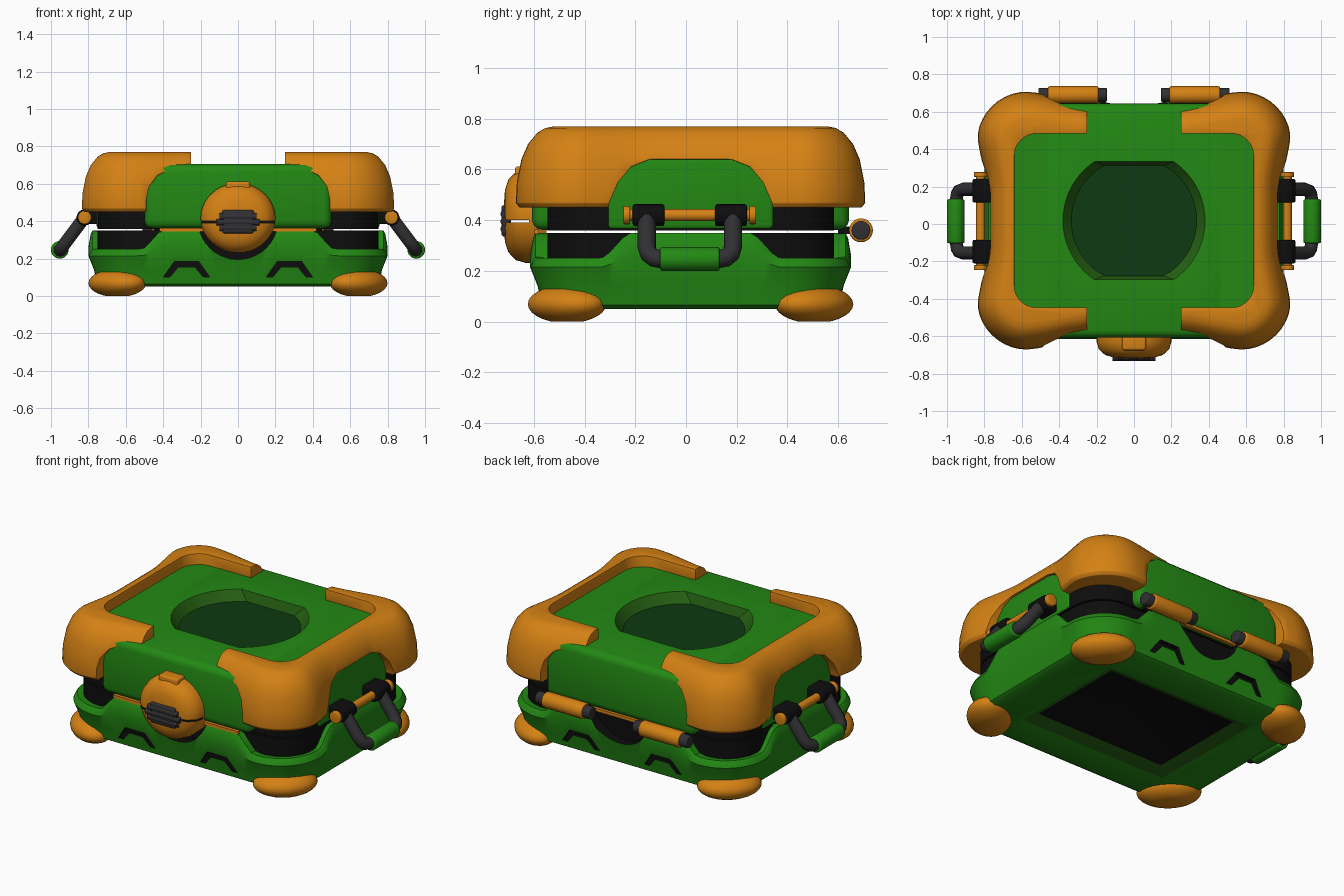
import bpy, bmesh, math
from mathutils import Matrix, Vector

if "Cube" in bpy.data.objects:
    bpy.data.objects.remove(bpy.data.objects["Cube"])

CY = 0.018  # depth centre of the case


def mat(name, r, g, b):
    m = bpy.data.materials.new(name)
    m.diffuse_color = (r, g, b, 1)
    m.use_nodes = True
    m.node_tree.nodes["Principled BSDF"].inputs["Base Color"].default_value = m.diffuse_color
    return m


ORANGE = mat("orange", 0.66, 0.22, 0.007)
GREEN = mat("green", 0.017, 0.25, 0.007)
WALL = mat("olive_green", 0.018, 0.115, 0.006)
DARK = mat("dark_green", 0.004, 0.042, 0.006)
BLACK = mat("black", 0.004, 0.004, 0.004)
GREY = mat("dark_grey", 0.03, 0.03, 0.033)


def finish(bm, name, *mats):
    bmesh.ops.recalc_face_normals(bm, faces=bm.faces)
    me = bpy.data.meshes.new(name)
    bm.to_mesh(me)
    bm.free()
    ob = bpy.data.objects.new(name, me)
    bpy.context.collection.objects.link(ob)
    for m in mats:
        me.materials.append(m)
    return ob


def activate(ob):
    bpy.ops.object.select_all(action='DESELECT')
    ob.select_set(True)
    bpy.context.view_layer.objects.active = ob


def smooth(ob, angle=35):
    activate(ob)
    bpy.ops.object.shade_smooth_by_angle(angle=math.radians(angle))
    return ob


def bevel(ob, width, seg=3):
    m = ob.modifiers.new("bevel", 'BEVEL')
    m.width, m.segments, m.limit_method, m.angle_limit = width, seg, 'ANGLE', math.radians(40)
    activate(ob)
    bpy.ops.object.modifier_apply(modifier=m.name)
    return smooth(ob)


def cut(ob, cutter):
    m = ob.modifiers.new("cut", 'BOOLEAN')
    m.operation, m.solver, m.object = 'DIFFERENCE', 'EXACT', cutter
    m.material_mode = 'TRANSFER'
    activate(ob)
    bpy.ops.object.modifier_apply(modifier=m.name)
    bpy.data.objects.remove(cutter)


def box(name, x0, x1, y0, y1, z0, z1, m, bev=0):
    bm = bmesh.new()
    bmesh.ops.create_cube(bm, size=1)
    for v in bm.verts:
        v.co = ((x0 + x1) / 2 + v.co.x * (x1 - x0), (y0 + y1) / 2 + v.co.y * (y1 - y0),
                (z0 + z1) / 2 + v.co.z * (z1 - z0))
    ob = finish(bm, name, m)
    return bevel(ob, bev) if bev else ob


def cyl(name, p, q, r, m, bev=0, sides=24):
    p, q = Vector(p), Vector(q)
    d = q - p
    bm = bmesh.new()
    bmesh.ops.create_cone(bm, cap_ends=True, segments=sides, radius1=r, radius2=r, depth=d.length,
                          matrix=Matrix.Translation((p + q) / 2) @ d.to_track_quat('Z', 'Y').to_matrix().to_4x4())
    ob = finish(bm, name, m)
    return bevel(ob, bev) if bev else smooth(ob)


def loft(name, rings, *mats, slots=None):
    """Skin equal-length point rings and cap both ends; slots gives a material per band, then the end cap."""
    bm = bmesh.new()
    vs = [[bm.verts.new(p) for p in r] for r in rings]
    n = len(vs[0])
    for k in range(len(vs) - 1):
        for i in range(n):
            f = bm.faces.new((vs[k][i], vs[k][(i + 1) % n], vs[k + 1][(i + 1) % n], vs[k + 1][i]))
            f.material_index = slots[k] if slots else 0
    bm.faces.new(vs[0])
    bm.faces.new(vs[-1]).material_index = slots[-1] if slots else 0
    return finish(bm, name, *mats)


def step(a, b, t):
    t = min(1, max(0, (t - a) / (b - a)))
    return t * t * (3 - 2 * t)


def outline(a, b, r, side=1, arc=10):
    """Rounded rectangle with evenly divided straight sides."""
    pts = []
    for k in range(4):
        sx, sy = ((1, 1), (-1, 1), (-1, -1), (1, -1))[k]
        for i in range(arc + 1):
            t = math.pi / 2 * (k + i / arc)
            pts.append((sx * (a - r) + r * math.cos(t), sy * (b - r) + r * math.sin(t)))
        tx, ty = ((-1, 1), (-1, -1), (1, -1), (1, 1))[k]
        end = (tx * (a - r), ty * b) if k % 2 == 0 else (tx * a, ty * (b - r))
        p = pts[-1]
        pts += [(p[0] + (end[0] - p[0]) * i / side, p[1] + (end[1] - p[1]) * i / side) for i in range(1, side)]
    return pts


def slab(name, a, b, r, z0, z1, m):
    pts = outline(a, b, r)
    return loft(name, [[(x, y + CY, z) for x, y in pts] for z in (z0, z1)], m)


def prism(name, pts, axis, lo, hi, m):
    """Extrude a 2D profile along x or y."""
    place = (lambda u, v, w: (w, u + CY, v)) if axis == 'x' else (lambda u, v, w: (u, w, v))
    return loft(name, [[place(u, v, w) for u, v in pts] for w in (lo, hi)], m)


# Base tray: high tabs mid-side, low rim at the corners
rings = []
for d, zm, zc in ((.07, .05, .05), (.045, .065, .065), (.03, .14, .14), (0, .26, .215),
                  (.012, .33, .24), (.022, .35, .25), (.12, .35, .235)):
    ring = []
    for x, y in outline(.8 - d, .633 - d, .26 - d, side=28):
        w = step(.40, .52, abs(x)) * step(.23, .36, abs(y))
        ring.append((x, y + CY, zm + (zc - zm) * w))
    rings.append(ring)
base = loft("base_tray", rings, GREEN)
# Recessed panel underneath
cut(base, loft("panel_cutter", [[(x, y + CY, z) for x, y in outline(a, b, .01, arc=2)]
                                for a, b, z in ((.51, .38, .03), (.50, .37, .05), (.44, .31, .085))],
               WALL, BLACK, slots=(0, 0, 1)))
# Round latch pockets and angular vents on front and back
for y in (-.62, .655):
    cut(base, cyl("pocket_cutter", (0, y - .07, .41), (0, y + .07, .41), .215, BLACK, sides=40))
    for s in (-1, 1):
        vent = [(-.125, .10), (-.065, .185), (.065, .185), (.125, .10), (.09, .10), (.045, .155), (-.045, .155), (-.09, .10)]
        cut(base, prism("vent_cutter", [(s * .275 + u, v) for u, v in vent], 'y', y - .05, y + .05, BLACK))
smooth(base)

# Black inner shells with the opening gap between them
smooth(slab("lower_shell", .75, .565, .2, .15, .35, BLACK))
smooth(slab("upper_shell", .75, .565, .2, .359, .5, BLACK))
for y in (-.59, .625):
    box("seal_strip", -.42, .42, y - .01, y + .01, .346, .364, ORANGE)

# Green lid with recessed window
lid = box("lid_panel", -.5, .5, CY - .625, CY + .625, .362, .705, GREEN, .04)


def window(r, h):
    t0 = math.asin(h / r)
    ts = [-t0 + 2 * t0 * i / 20 for i in range(21)]
    return [(r * math.cos(t), r * math.sin(t)) for t in ts] + [(-r * math.cos(t), -r * math.sin(t)) for t in ts]


cut(lid, loft("window_cutter", [[(x, y + CY, z) for x, y in window(r, h)]
                                for r, h, z in ((.385, .32, .72), (.38, .315, .705), (.335, .295, .65))],
              WALL, DARK, slots=(0, 0, 1)))
smooth(lid)
for s in (-1, 1):
    box("lid_wing", *sorted((s * .45, s * .69)), CY - .49, CY + .49, .4, .704, GREEN)
    box("lid_side", *sorted((s * .46, s * .757)), CY - .33, CY + .33, .362, .65, GREEN, .02)

# Orange corner bumpers: pinched shell with window, front gap and side arches removed
rings = []
for d, z in ((.015, .45), (0, .468), (.004, .55), (.022, .64), (.048, .70), (.085, .745), (.115, .763), (.15, .77)):
    ring = []
    for x, y in outline(.84 - d, .69 - d, .27 - d, side=24):
        px = 1 - .06 * (1 - step(.15, .5, abs(y)))
        py = 1 - .09 * (1 - step(.2, .6, abs(x)))
        ring.append((x * px, y * py + CY, z))
    rings.append(ring)
bumper = loft("lid_bumpers", rings, ORANGE)
cut(bumper, slab("inner_cutter", .64, .465, .12, .4, .9, ORANGE))
half = [(.25, .9), (.25, .69), (.36, .68), (.43, .645), (.475, .585), (.49, .52), (.49, .4)]
cut(bumper, prism("gap_cutter", half + [(-u, v) for u, v in reversed(half)], 'y', -1, 1, ORANGE))
half = [(.335, .4), (.32, .47), (.285, .55), (.235, .61), (.16, .64)]
cut(bumper, prism("arch_cutter", half + [(-u, v) for u, v in reversed(half)], 'x', -1, 1, ORANGE))
bevel(bumper, .01, 2)

# Corner feet, stretched across each corner
for sx in (-1, 1):
    for sy in (-1, 1):
        bm = bmesh.new()
        bmesh.ops.create_uvsphere(bm, u_segments=28, v_segments=14, radius=1)
        for v in bm.verts:
            v.co.z = max(-.92, v.co.z)
        bmesh.ops.transform(bm, verts=bm.verts, matrix=Matrix.Translation((sx * .645, sy * .487 + CY, .069)) @
                            Matrix.Rotation(-sx * sy * math.pi / 4, 4, 'Z') @ Matrix.Diagonal((.18, .125, .075, 1)))
        smooth(finish(bm, "foot", ORANGE))

# Front latch: domed cover, split line, tab and buckle
prof = [(.2, .05), (.2, -.03), (.188, -.07), (.155, -.10), (.11, -.114), (.05, -.118)]
latch = loft("latch_cover", [[(r * math.cos(t), -.6 + d, .417 + .93 * r * math.sin(t))
                              for t in [math.tau * i / 40 for i in range(40)]] for r, d in prof], ORANGE)
cut(latch, box("split_cutter", -.3, .3, -.8, -.62, .39, .40, BLACK))
smooth(latch)
box("latch_tab", -.065, .065, -.675, -.58, .555, .612, ORANGE, .012)
box("latch_buckle", -.085, .085, -.728, -.69, .335, .46, GREY, .012)
for z, w in ((.365, .10), (.395, .115), (.425, .10)):
    cyl("buckle_rib", (-w, -.714, z), (w, -.714, z), .018, GREY, sides=12)

# Rear hinges
for s in (-1, 1):
    cyl("hinge_barrel", (s * .19, .69, .36), (s * .46, .69, .36), .047, ORANGE, .01)
    cyl("hinge_pin", (s * .145, .69, .36), (s * .51, .69, .36), .037, GREY, .006)
    box("hinge_leaf", *sorted((s * .2, s * .45)), .6, .685, .345, .375, BLACK)

# Side handles
HY = .015
for s in (-1, 1):
    cyl("handle_rod", (s * .82, HY - .255, .42), (s * .82, HY + .255, .42), .024, ORANGE)
    for t in (-1, 1):
        cyl("rod_collar", (s * .82, HY + t * .235, .42), (s * .82, HY + t * .262, .42), .036, ORANGE, .005)
        cyl("handle_joint", (s * .82, HY + t * .10, .42), (s * .82, HY + t * .225, .42), .043, BLACK, .008)
        box("handle_mount", *sorted((s * .74, s * .82)), *sorted((HY + t * .10, HY + t * .225)), .385, .462, BLACK, .008)
        cu = bpy.data.curves.new("handle_arm", 'CURVE')
        cu.dimensions, cu.bevel_depth, cu.bevel_resolution, cu.use_fill_caps = '3D', .036, 3, True
        sp = cu.splines.new('POLY')
        path = [(.825, .17, .415), (.915, .17, .295), (.935, .163, .268), (.946, .143, .252), (.95, .115, .247), (.95, .08, .247)]
        sp.points.add(len(path) - 1)
        for p, (x, y, z) in zip(sp.points, path):
            p.co = (s * x, HY + t * y, z, 1)
        sp.use_smooth = True
        cu.materials.append(GREY)
        bpy.context.collection.objects.link(bpy.data.objects.new("handle_arm", cu))
    cyl("handle_grip", (s * .953, HY - .118, .247), (s * .953, HY + .118, .247), .047, GREEN, .01)
